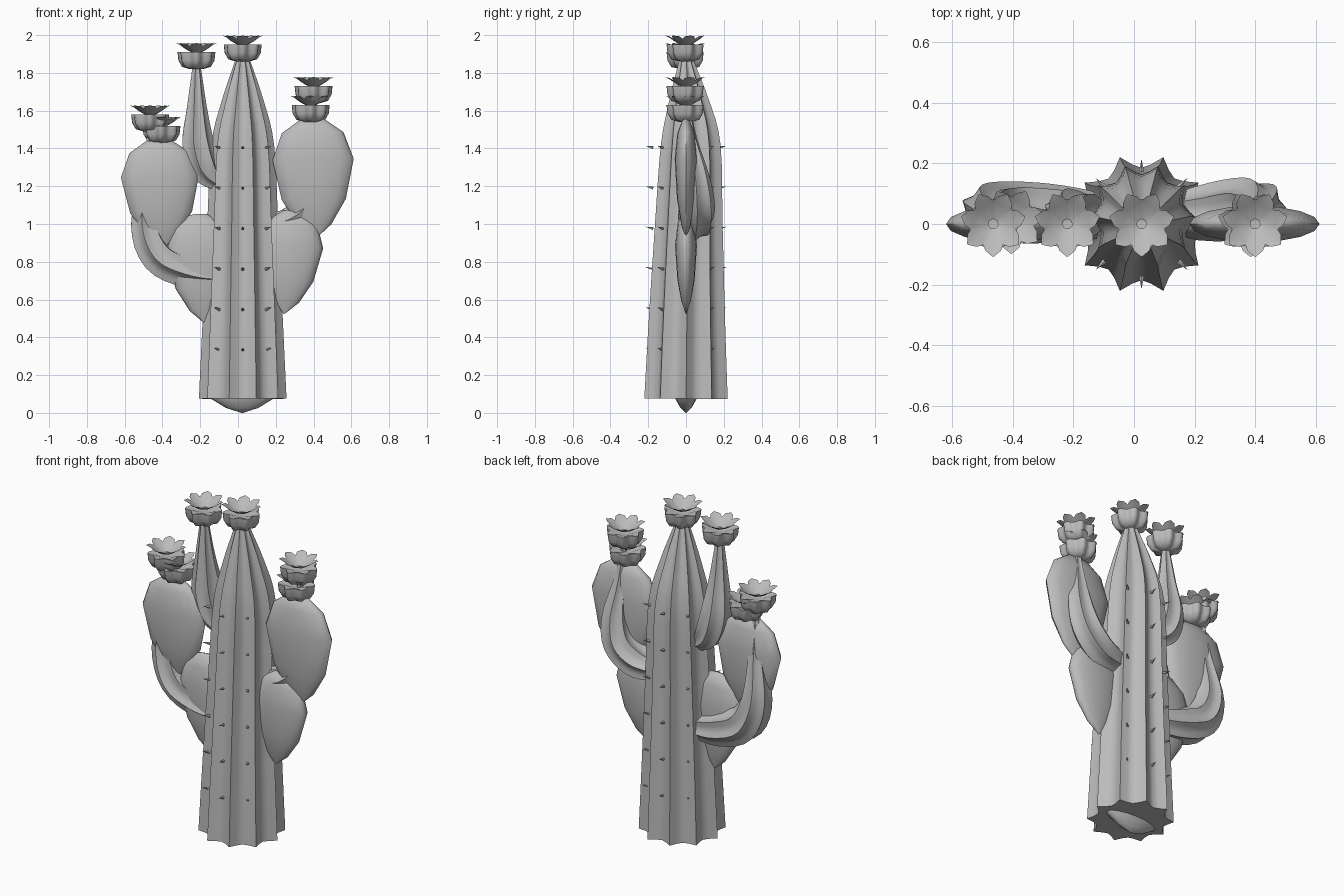
import bpy, bmesh, math
from mathutils import Vector, Matrix

if "Cube" in bpy.data.objects:
    bpy.data.objects.remove(bpy.data.objects["Cube"])

grey = bpy.data.materials.new("plain grey")
grey.diffuse_color = (0.5, 0.5, 0.5, 1)
grey.use_nodes = True
grey.node_tree.nodes["Principled BSDF"].inputs["Base Color"].default_value = grey.diffuse_color


def finish(bm, name, angle=40, recalc=True):
    if recalc:
        bmesh.ops.recalc_face_normals(bm, faces=bm.faces)
    me = bpy.data.meshes.new(name)
    bm.to_mesh(me)
    bm.free()
    me.materials.append(grey)
    ob = bpy.data.objects.new(name, me)
    bpy.context.collection.objects.link(ob)
    bpy.ops.object.select_all(action='DESELECT')
    ob.select_set(True)
    bpy.context.view_layer.objects.active = ob
    bpy.ops.object.shade_smooth_by_angle(angle=math.radians(angle))
    return ob


def skin(bm, rings):
    """Bridge closed rings of points and cap both ends."""
    vs = [[bm.verts.new(p) for p in r] for r in rings]
    n = len(vs[0])
    for a, b in zip(vs, vs[1:]):
        for i in range(n):
            j = (i + 1) % n
            bm.faces.new((a[i], a[j], b[j], b[i]))
    bm.faces.new(vs[0][::-1])
    bm.faces.new(vs[-1])


def spline(pts, steps):
    """Catmull-Rom through 4D points (x, y, z, radius)."""
    p = [Vector(q) for q in pts]
    p = [p[0] * 2 - p[1]] + p + [p[-1] * 2 - p[-2]]
    out = []
    for i in range(1, len(p) - 2):
        a, b, c, d = p[i - 1:i + 3]
        for s in range(steps):
            t = s / steps
            out.append(0.5 * (2 * b + (c - a) * t + (2 * a - 5 * b + 4 * c - d) * t * t
                              + (3 * b - a - 3 * c + d) * t ** 3))
    out.append(p[-2])
    return out


def ribbed_stem(name, pts, ribs, depth, steps=4):
    path = spline(pts, steps)
    rings = []
    n = ribs * 4
    for i, q in enumerate(path):
        c = q.to_3d()
        t = path[min(i + 1, len(path) - 1)].to_3d() - path[max(i - 1, 0)].to_3d()
        t.normalize()
        u = Vector((0, 1, 0)).cross(t).normalized()
        v = t.cross(u)
        ring = []
        for k in range(n):
            a = 2 * math.pi * k / n
            r = max(q.w, 0.004) * (1 - depth * abs(math.sin(ribs * a / 2)))
            ring.append(c + u * (r * math.cos(a)) + v * (r * math.sin(a)))
        rings.append(ring)
    bm = bmesh.new()
    skin(bm, rings)
    return finish(bm, name)


def pad(name, tip, height, half_w, half_d, tilt=0):
    prof = [(0, 0.02), (0.12, 0.42), (0.33, 0.79), (0.66, 1), (0.88, 0.76), (0.99, 0.3), (1, 0.03)]
    m = Matrix.Translation(tip) @ Matrix.Rotation(math.radians(tilt), 4, 'Y')
    rings = []
    for t, w in prof:
        rings.append([m @ Vector((half_w * w * math.cos(a), half_d * w * math.sin(a), t * height))
                      for a in (2 * math.pi * k / 16 for k in range(16))])
    bm = bmesh.new()
    skin(bm, rings)
    return finish(bm, name, 60)


def flower(name, x, y, z):
    bm = bmesh.new()
    # seven-lobed cup
    rings = []
    for r, h in [(0.035, 0), (0.078, 0.012), (0.098, 0.045), (0.103, 0.09), (0.085, 0.088), (0.03, 0.07)]:
        ring = []
        for k in range(42):
            a = 2 * math.pi * k / 42 - math.pi / 2
            lobe = 1 - 0.22 * abs(math.sin(3.5 * (a + math.pi / 2))) ** 2
            ring.append((x + r * lobe * math.cos(a), y + r * lobe * math.sin(a), z + h))
        rings.append(ring)
    skin(bm, rings)
    bmesh.ops.recalc_face_normals(bm, faces=bm.faces)
    # seven open petals
    for k in range(7):
        m = Matrix.Translation((x, y, z)) @ Matrix.Rotation(2 * math.pi * k / 7 - math.pi / 2, 4, 'Z')
        rows = []
        for r, h, w in [(0.015, 0.085, 0.008), (0.04, 0.095, 0.024), (0.065, 0.11, 0.034),
                        (0.088, 0.127, 0.026), (0.108, 0.137, 0.002)]:
            rows.append([bm.verts.new(m @ Vector((r, s * w, h + abs(s) * w * 0.25)))
                         for s in (-1, 0, 1)])
        for a, b in zip(rows, rows[1:]):
            for i in range(2):
                bm.faces.new((a[i], b[i], b[i + 1], a[i + 1]))
    return finish(bm, name, 50, recalc=False)


# Main ribbed trunk
ribbed_stem("trunk", [(0.025, 0, 0.075, 0.232), (0.025, 0.005, 0.5, 0.212), (0.025, 0.015, 1.0, 0.188),
                      (0.025, 0.025, 1.42, 0.166), (0.025, 0.015, 1.65, 0.112),
                      (0.025, 0, 1.88, 0.035)], 10, 0.2)

# Curved side arms
ribbed_stem("left_arm", [(-0.06, 0.03, 0.73, 0.03), (-0.12, 0.03, 0.725, 0.075), (-0.27, 0.035, 0.755, 0.1),
                         (-0.42, 0.04, 0.83, 0.103), (-0.49, 0.04, 1.0, 0.085),
                         (-0.475, 0.02, 1.25, 0.045), (-0.46, 0, 1.53, 0.012)], 7, 0.22)
ribbed_stem("right_arm", [(0.1, 0.05, 0.99, 0.03), (0.17, 0.045, 0.985, 0.07), (0.29, 0.05, 1.01, 0.095),
                          (0.39, 0.06, 1.1, 0.095), (0.425, 0.05, 1.25, 0.075),
                          (0.41, 0.02, 1.45, 0.04), (0.4, 0, 1.66, 0.012)], 7, 0.22)
ribbed_stem("upper_left_arm", [(-0.05, 0.03, 1.21, 0.02), (-0.1, 0.03, 1.215, 0.045),
                               (-0.175, 0.03, 1.29, 0.085), (-0.215, 0.025, 1.43, 0.088),
                               (-0.22, 0.01, 1.62, 0.055), (-0.22, 0, 1.84, 0.022)], 7, 0.22)

# Flat paddle pads
pad("root_pad", (0.022, 0, 0), 0.22, 0.205, 0.07)
pad("left_lower_pad", (-0.175, 0, 0.475), 0.58, 0.18, 0.055, -4)
pad("left_upper_pad", (-0.4, 0, 0.87), 0.58, 0.207, 0.06, -2)
pad("right_lower_pad", (0.245, 0, 0.525), 0.55, 0.175, 0.058, 5)
pad("right_upper_pad", (0.405, 0, 0.92), 0.64, 0.215, 0.06, -1)

# Blossoms on every tip
for nm, p in {"trunk_flower": (0.025, 0, 1.86), "upper_left_flower": (-0.22, 0, 1.82),
              "left_pad_flower": (-0.405, 0.01, 1.43), "left_arm_flower": (-0.465, 0, 1.49),
              "right_pad_flower": (0.385, 0, 1.54), "right_arm_flower": (0.4, 0, 1.64)}.items():
    flower(nm, *p)

# Spines around the trunk
bm = bmesh.new()
for lvl in range(6):
    for deg in (45, 90, 135, 225, 270, 315):
        a = math.radians(deg)
        d = Vector((math.cos(a), math.sin(a), 0.25)).normalized()
        pos = Vector((0.025, 0, 0.335 + 0.214 * lvl)) + d * 0.2
        pos.z -= 0.045
        m = Matrix.Translation(pos) @ d.to_track_quat('Z', 'Y').to_matrix().to_4x4()
        bmesh.ops.create_cone(bm, cap_ends=True, segments=5, radius1=0.009, radius2=0.0,
                              depth=0.042, matrix=m)
finish(bm, "trunk_spines")
